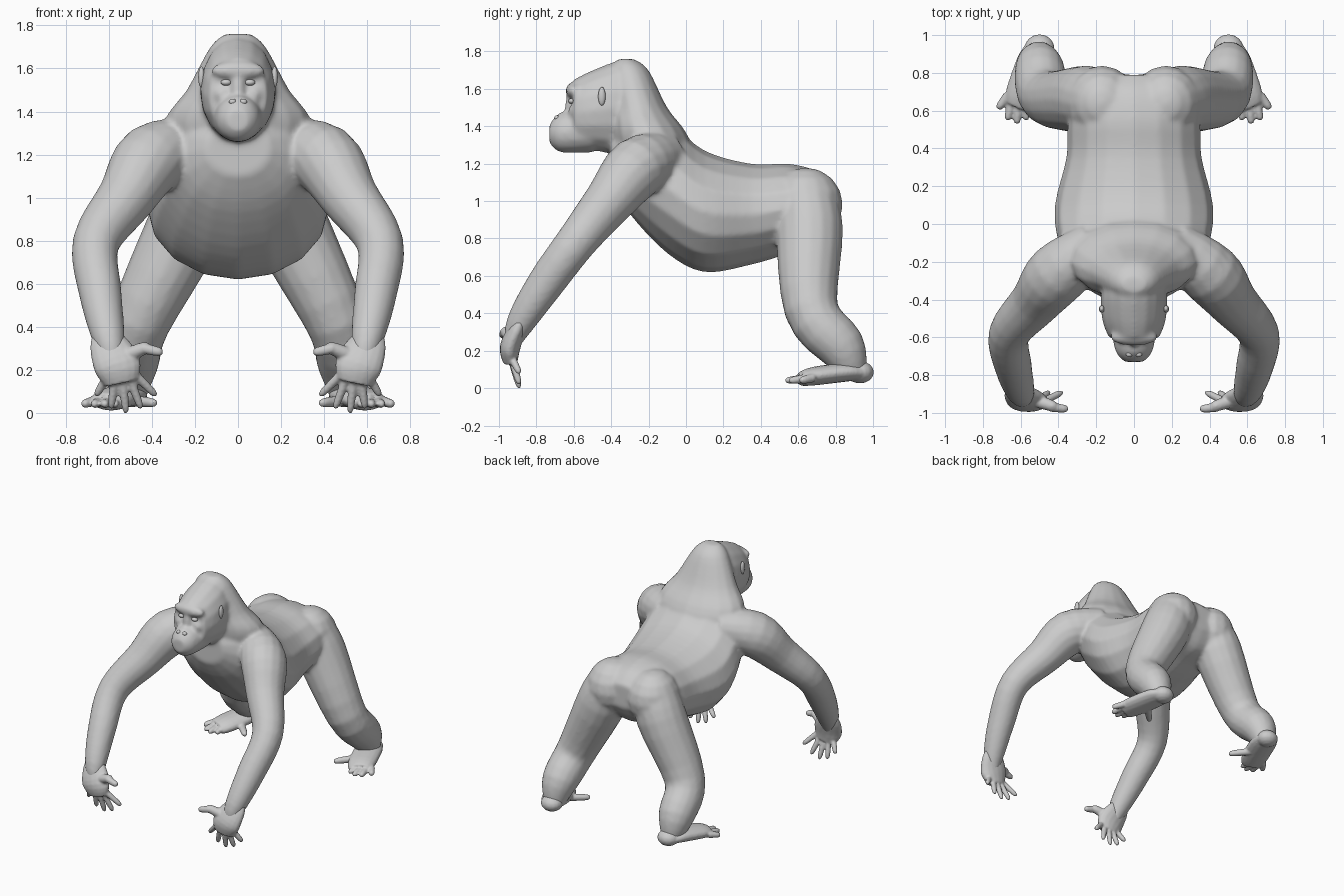
import bpy, bmesh
from math import cos, sin, tau
from mathutils import Matrix, Vector

default_cube = bpy.data.objects.get("Cube")
if default_cube:
    bpy.data.objects.remove(default_cube)

SIDES = 16
SHADE = 0.6
grey = bpy.data.materials.new("grey skin")
grey.use_nodes = True
grey.diffuse_color = (SHADE, SHADE, SHADE, 1)
grey.node_tree.nodes["Principled BSDF"].inputs["Base Color"].default_value = grey.diffuse_color


def spline(rows, steps=4):
    """Smooth rows of numbers by a curve that passes through each of them."""
    rows = [Vector(row) for row in rows]
    result = []
    for i in range(len(rows) - 1):
        start, end = rows[i], rows[i + 1]
        before = rows[max(i - 1, 0)]
        after = rows[min(i + 2, len(rows) - 1)]
        slope_in, slope_out = (end - before) / 2, (after - start) / 2
        for step in range(steps):
            t = step / steps
            ease = t * t * (3 - 2 * t)
            result.append(start.lerp(end, ease)
                          + slope_in * t * (1 - t) ** 2
                          - slope_out * t * t * (1 - t))
    return result + [rows[-1]]


def loft(bm, rings):
    """Join oval rings, each a centre and two half axes, into a closed form."""
    angles = [tau * i / SIDES for i in range(SIDES)]
    loops = [[bm.verts.new(centre + across * cos(a) + deep * sin(a)) for a in angles]
             for centre, across, deep in rings]
    for lower, upper in zip(loops, loops[1:]):
        for i in range(SIDES):
            bm.faces.new((lower[i - 1], lower[i], upper[i], upper[i - 1]))
    bm.faces.new(loops[0])
    bm.faces.new(loops[-1])


def lengthwise(bm, rows):
    """Rows give y, half width, bottom and top."""
    loft(bm, [(Vector((0, y, (low + high) / 2)), Vector((width, 0, 0)),
               Vector((0, 0, (high - low) / 2)))
              for y, width, low, high in spline(rows)])


def upright(bm, rows):
    """Rows give z, half width, front and back."""
    loft(bm, [(Vector((0, (front + back) / 2, z)), Vector((width, 0, 0)),
               Vector((0, (back - front) / 2, 0)))
              for z, width, front, back in spline(rows)])


def tube(bm, side, rows, flat=1.0):
    """Rows give x, y, z and radius; side mirrors, flat thins the section."""
    points = [(Vector((side * x, y, z)), radius) for x, y, z, radius in spline(rows)]
    rings = []
    for i, (centre, radius) in enumerate(points):
        ahead = points[min(i + 1, len(points) - 1)][0]
        behind = points[max(i - 1, 0)][0]
        direction = (ahead - behind).normalized()
        across = Vector((side, 0, 0))
        across = (across - direction * across.dot(direction)).normalized()
        rings.append((centre, across * radius, direction.cross(across) * radius * flat))
    loft(bm, rings)


def digit(bm, side, base, tip, radius):
    """A tapering finger or toe with a rounded end."""
    base, tip = Vector(base), Vector(tip)
    tube(bm, side, [(*base, radius),
                    (*base.lerp(tip, 0.8), radius * 0.85),
                    (*tip, radius * 0.4)])


def ball(bm, centre, size):
    matrix = Matrix.Translation(centre) @ Matrix.Diagonal((*size, 1))
    bmesh.ops.create_uvsphere(bm, u_segments=SIDES, v_segments=SIDES // 2,
                              radius=1, matrix=matrix)


def finish(name, bm, voxel=None, relax=3):
    """Make an object; with a voxel size, fuse its forms into one skin."""
    bmesh.ops.recalc_face_normals(bm, faces=bm.faces)
    mesh = bpy.data.meshes.new(name)
    bm.to_mesh(mesh)
    bm.free()
    mesh.materials.append(grey)
    mesh.shade_smooth()
    part = bpy.data.objects.new(name, mesh)
    bpy.context.collection.objects.link(part)
    if voxel:
        fuse = part.modifiers.new("fuse", "REMESH")
        fuse.mode = "VOXEL"
        fuse.voxel_size = voxel
        fuse.use_smooth_shade = True
        soften = part.modifiers.new("soften", "SMOOTH")
        soften.iterations = relax


def small_part(name, centre, size):
    bm = bmesh.new()
    ball(bm, centre, size)
    finish(name, bm)


body = bmesh.new()
# Torso from rump to chest
lengthwise(body, [(0.79, 0.15, 0.9, 1.08), (0.7, 0.32, 0.77, 1.16), (0.55, 0.35, 0.72, 1.2),
                  (0.35, 0.36, 0.66, 1.2), (0.1, 0.42, 0.62, 1.27), (-0.1, 0.4, 0.72, 1.42),
                  (-0.3, 0.3, 0.93, 1.43), (-0.4, 0.15, 1.1, 1.35)])
# Sloping neck up to the crown
upright(body, [(1.1, 0.3, -0.35, 0.1), (1.35, 0.34, -0.4, 0.01), (1.5, 0.24, -0.4, -0.1),
               (1.7, 0.13, -0.4, -0.2), (1.76, 0.06, -0.36, -0.28)])
# Skull and muzzle
lengthwise(body, [(-0.25, 0.1, 1.35, 1.7), (-0.35, 0.17, 1.26, 1.75),
                  (-0.5, 0.17, 1.27, 1.7), (-0.6, 0.135, 1.29, 1.65)])
lengthwise(body, [(-0.5, 0.13, 1.26, 1.5), (-0.67, 0.1, 1.26, 1.47), (-0.73, 0.05, 1.31, 1.41)])
# Brow, bridge and broad tip of the nose
ball(body, (0, -0.6, 1.59), (0.13, 0.045, 0.045))
ball(body, (0, -0.61, 1.5), (0.035, 0.04, 0.08))
ball(body, (0, -0.66, 1.44), (0.05, 0.04, 0.035))

for side in (1, -1):
    # Cheek and buttock
    ball(body, (side * 0.07, -0.58, 1.48), (0.05, 0.05, 0.05))
    ball(body, (side * 0.17, 0.64, 0.98), (0.19, 0.2, 0.2))
    # Arm, shoulder to wrist
    tube(body, side, [(0.2, -0.1, 1.25, 0.12), (0.4, -0.26, 1.18, 0.165),
                      (0.52, -0.41, 1, 0.135), (0.66, -0.58, 0.79, 0.11),
                      (0.64, -0.75, 0.56, 0.1), (0.6, -0.89, 0.34, 0.075),
                      (0.57, -0.94, 0.2, 0.03)])
    # Leg, hip to ankle
    tube(body, side, [(0.18, 0.64, 1.05, 0.15), (0.25, 0.66, 0.85, 0.18),
                      (0.46, 0.67, 0.42, 0.145), (0.5, 0.83, 0.22, 0.13), (0.5, 0.9, 0.06, 0.07)])
finish("body", body, voxel=0.013, relax=8)

for side, label in ((1, "left"), (-1, "right")):
    # Palm, a fan of fingers and the thumb
    hand = bmesh.new()
    tube(hand, side, [(0.61, -0.86, 0.4, 0.05), (0.6, -0.9, 0.32, 0.09),
                      (0.56, -0.94, 0.22, 0.11), (0.54, -0.94, 0.14, 0.08)], flat=0.5)
    for i in range(5):
        digit(hand, side, (0.6 - i * 0.03, -0.94, 0.18),
              (0.66 - i * 0.07, -0.89, 0.02 * (i - 2) ** 2), 0.021)
    digit(hand, side, (0.54, -0.93, 0.26), (0.41, -0.97, 0.31), 0.035)
    digit(hand, side, (0.44, -0.97, 0.3), (0.35, -0.98, 0.28), 0.025)
    finish(label + "_hand", hand, voxel=0.008)

    # Heel, sole, a fan of toes and the spread big toe
    foot = bmesh.new()
    ball(foot, (side * 0.5, 0.93, 0.085), (0.08, 0.075, 0.06))
    tube(foot, side, [(0.5, 0.95, 0.08, 0.07), (0.52, 0.86, 0.085, 0.1),
                      (0.58, 0.69, 0.065, 0.1), (0.61, 0.62, 0.05, 0.08)], flat=0.5)
    for i in range(4):
        digit(foot, side, (0.67 - i * 0.03, 0.68, 0.055),
              (0.72 - i * 0.05, 0.53 + 0.02 * (i - 2) ** 2, 0.04), 0.024)
    digit(foot, side, (0.52, 0.77, 0.06), (0.38, 0.63, 0.045), 0.027)
    finish(label + "_foot", foot, voxel=0.008)

    # Ear, eye and nostril
    small_part(label + "_ear", (side * 0.17, -0.45, 1.56), (0.015, 0.02, 0.05))
    small_part(label + "_eye", (side * 0.055, -0.61, 1.535), (0.025, 0.02, 0.015))
    small_part(label + "_nostril", (side * 0.025, -0.69, 1.445), (0.018, 0.015, 0.014))

# Lips
for label, height in (("upper", 1.37), ("lower", 1.34)):
    small_part(label + "_lip", (0, -0.69, height), (0.07, 0.04, 0.016))
